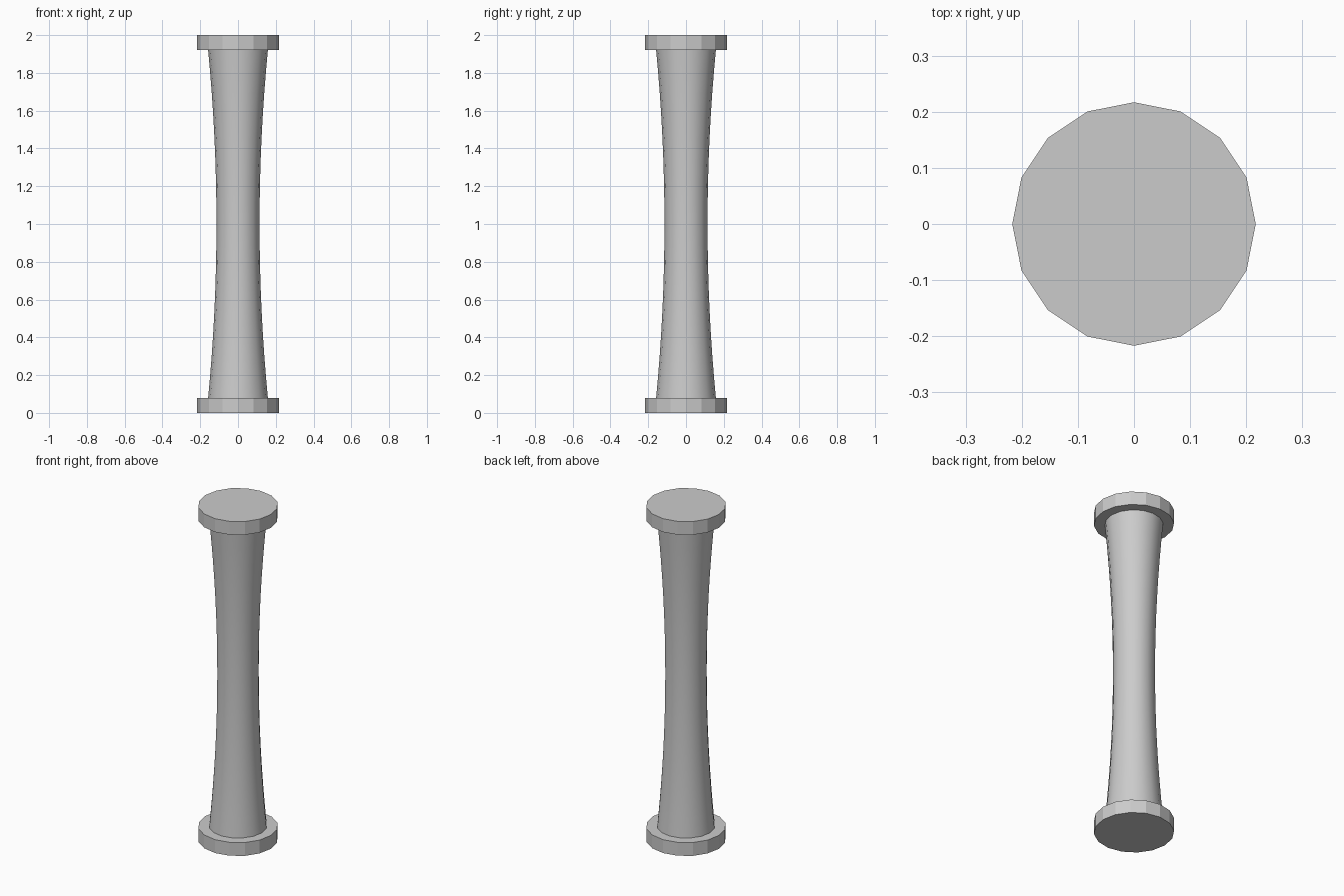
import bpy, bmesh, math

if "Cube" in bpy.data.objects:
    bpy.data.objects.remove(bpy.data.objects["Cube"])

SIDES = 16
PLATE_R, PLATE_H, HEIGHT = 0.217, 0.08, 2.0
END_R, WAIST_R = 0.158, 0.114


def lathe(name, profile, smooth=False):
    """Closed solid of revolution from (radius, z) rings."""
    bm = bmesh.new()
    rings = [[bm.verts.new((r * math.cos(2 * math.pi * i / SIDES),
                            r * math.sin(2 * math.pi * i / SIDES), z))
              for i in range(SIDES)] for r, z in profile]
    for low, high in zip(rings, rings[1:]):
        for i in range(SIDES):
            j = (i + 1) % SIDES
            face = bm.faces.new((low[i], low[j], high[j], high[i]))
            face.smooth = smooth
    bm.faces.new(rings[0][::-1])
    bm.faces.new(rings[-1])
    mesh = bpy.data.meshes.new(name)
    bm.to_mesh(mesh)
    bm.free()
    obj = bpy.data.objects.new(name, mesh)
    bpy.context.collection.objects.link(obj)
    return obj


# Flat-faced end plates
for name, z in (("base_plate", 0), ("top_plate", HEIGHT - PLATE_H)):
    lathe(name, [(PLATE_R, z), (PLATE_R, z + PLATE_H)])

# Smooth shaft, narrowing in a curve to the waist
steps = 16
profile = []
for k in range(steps + 1):
    t = 2 * k / steps - 1
    z = HEIGHT / 2 + t * (HEIGHT / 2 - PLATE_H)
    profile.append((WAIST_R + (END_R - WAIST_R) * t * t, z))
shaft = lathe("shaft", profile, smooth=True)

bpy.context.view_layer.objects.active = shaft
shaft.select_set(True)
bpy.ops.object.shade_smooth_by_angle(angle=math.radians(40))
